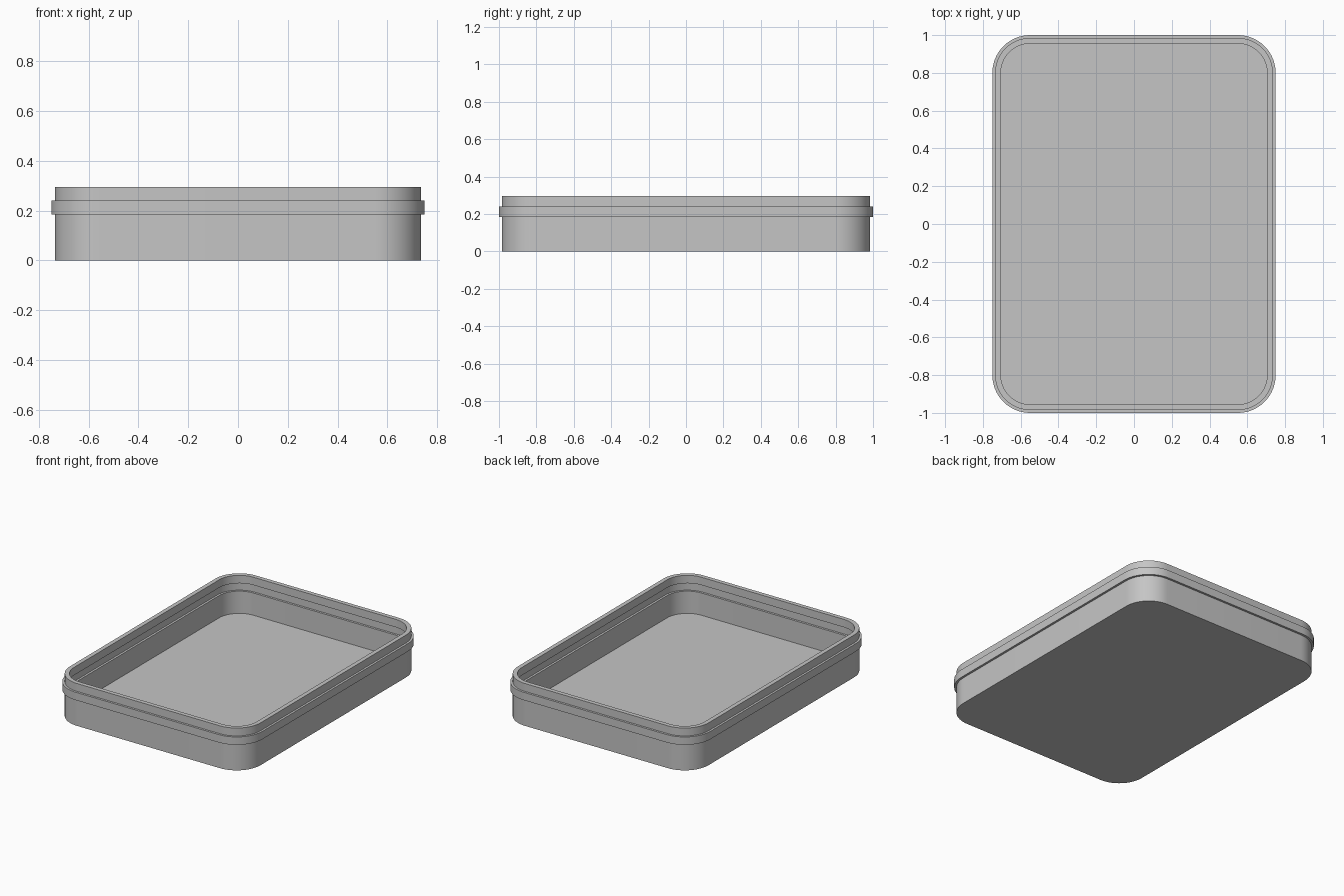
import bpy
import bmesh
from math import cos, sin, pi, radians

cube = bpy.data.objects.get("Cube")
if cube:
    bpy.data.objects.remove(cube, do_unlink=True)

# Corner arc centres, arc resolution
CORE_X, CORE_Y, STEPS = 0.55, 0.80, 16

# Corner radii and heights of the tray wall
BODY, BAND, INNER, GROOVE = 0.185, 0.20, 0.155, 0.17
FLOOR, LOW, HIGH, TOP = 0.03, 0.185, 0.24, 0.295

grey = bpy.data.materials.new("plain_grey")
grey.use_nodes = True
colour = (0.56, 0.56, 0.56, 1)
grey.diffuse_color = colour
grey.node_tree.nodes["Principled BSDF"].inputs["Base Color"].default_value = colour


def rounded_ring(bm, radius, z):
    """Loop of vertices around a rounded rectangle."""
    ring = []
    for quarter, (sx, sy) in enumerate(((1, 1), (-1, 1), (-1, -1), (1, -1))):
        for i in range(STEPS + 1):
            a = (quarter + i / STEPS) * pi / 2
            ring.append(bm.verts.new((sx * CORE_X + radius * cos(a),
                                      sy * CORE_Y + radius * sin(a), z)))
    return ring


# Wall section: up the outside over the band, then down the inside past the groove
section = [(BODY, 0), (BODY, LOW), (BAND, LOW), (BAND, HIGH), (BODY, HIGH),
           (BODY, TOP), (INNER, TOP), (INNER, HIGH), (GROOVE, HIGH),
           (GROOVE, LOW), (INNER, LOW), (INNER, FLOOR)]

bm = bmesh.new()
rings = [rounded_ring(bm, r, z) for r, z in section]
for a, b in zip(rings, rings[1:]):
    for i in range(len(a)):
        j = (i + 1) % len(a)
        bm.faces.new((a[i], a[j], b[j], b[i]))

# Underside and floor
bm.faces.new(rings[0][::-1])
bm.faces.new(rings[-1])
bmesh.ops.recalc_face_normals(bm, faces=bm.faces[:])

mesh = bpy.data.meshes.new("tray")
bm.to_mesh(mesh)
bm.free()
mesh.materials.append(grey)
tray = bpy.data.objects.new("tray", mesh)
bpy.context.collection.objects.link(tray)

bpy.ops.object.select_all(action="DESELECT")
tray.select_set(True)
bpy.context.view_layer.objects.active = tray
bpy.ops.object.shade_smooth_by_angle(angle=radians(30))
